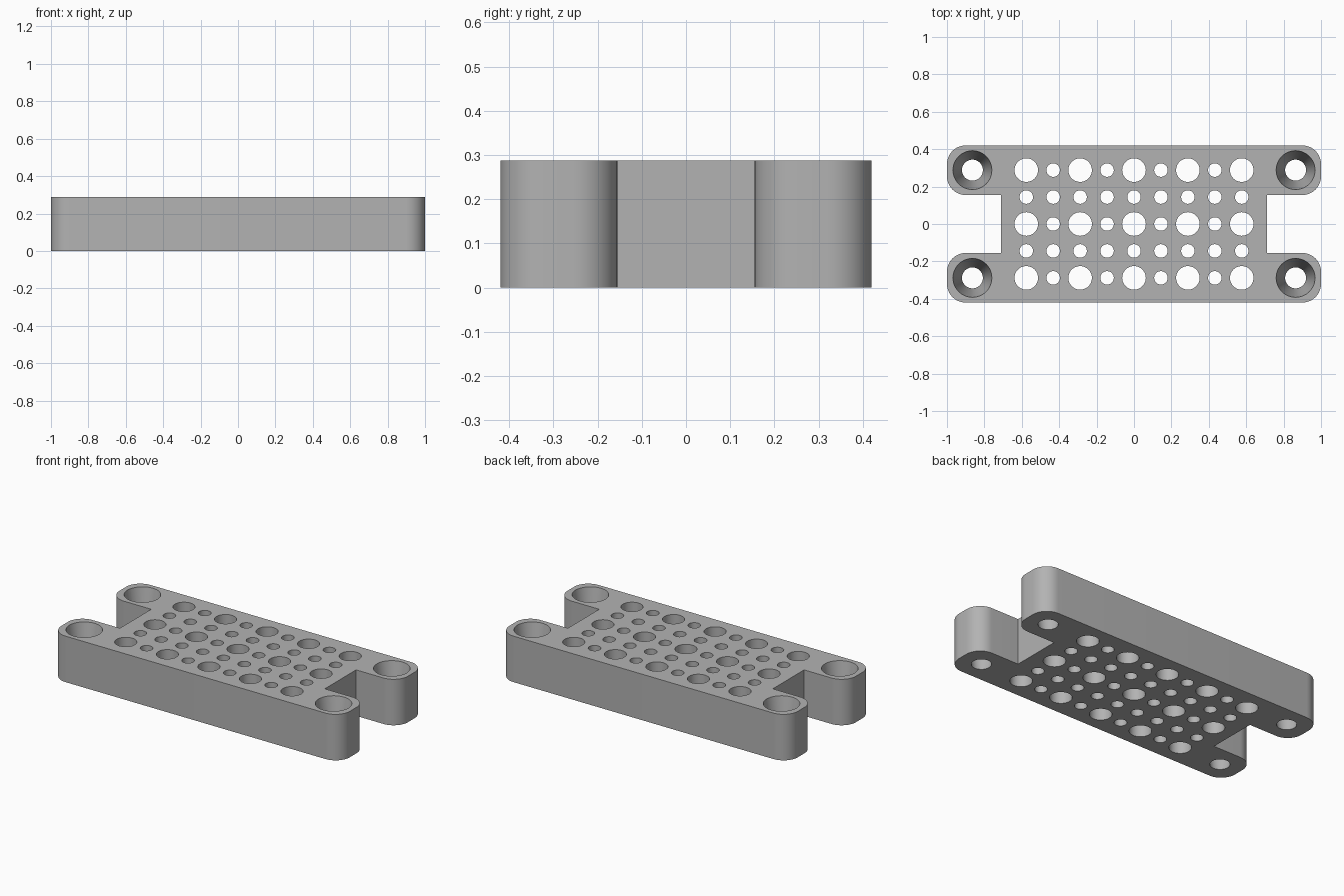
import bpy, bmesh, math
from mathutils import Matrix

cube = bpy.data.objects.get("Cube")
if cube:
    bpy.data.objects.remove(cube, do_unlink=True)

H = 0.288            # plate thickness
P = 0.144            # hole pitch
X, Y = 1.0, 0.42     # half length and half width
NX, NY = 0.71, 0.155 # notch floor and notch half width
R = 0.1              # ear corner radius

grey = bpy.data.materials.new("light grey")
grey.use_nodes = True
grey.diffuse_color = (0.45, 0.45, 0.45, 1)
grey.node_tree.nodes["Principled BSDF"].inputs["Base Color"].default_value = grey.diffuse_color


def make_object(name, bm):
    mesh = bpy.data.meshes.new(name)
    bmesh.ops.recalc_face_normals(bm, faces=bm.faces)
    bm.to_mesh(mesh)
    bm.free()
    mesh.materials.append(grey)
    obj = bpy.data.objects.new(name, mesh)
    bpy.context.collection.objects.link(obj)
    return obj


def arc(cx, cy, start, steps=12):
    angles = [math.radians(start + 90 * i / steps) for i in range(steps + 1)]
    return [(cx + R * math.cos(a), cy + R * math.sin(a)) for a in angles]


# Plate: H-shaped outline with rounded ears, extruded upward
quarter = [(NX, NY)] + arc(X - R, NY + R, -90) + arc(X - R, Y - R, 0)
right_half = [(x, -y) for x, y in reversed(quarter)] + quarter
outline = right_half + [(-x, -y) for x, y in right_half]
bm = bmesh.new()
base = bm.faces.new([bm.verts.new((x, y, 0)) for x, y in outline])
top = bmesh.ops.extrude_face_region(bm, geom=[base])
bmesh.ops.translate(bm, vec=(0, 0, H),
                    verts=[v for v in top["geom"] if isinstance(v, bmesh.types.BMVert)])
plate = make_object("mounting_plate", bm)

# Hole cutter: grid of large and small holes plus tapered corner holes
bm = bmesh.new()
EXTRA = 0.04


def hole(x, y, r_bottom, r_top):
    slope = (r_top - r_bottom) / H * EXTRA
    bmesh.ops.create_cone(bm, cap_ends=True, segments=48,
                          radius1=r_bottom - slope, radius2=r_top + slope,
                          depth=H + 2 * EXTRA,
                          matrix=Matrix.Translation((x, y, H / 2)))


for i in range(-4, 5):
    for j in range(-2, 3):
        r = 0.063 if i % 2 == 0 and j % 2 == 0 else 0.036
        hole(i * P, j * P, r, r)
for sx in (-1, 1):
    for sy in (-1, 1):
        hole(sx * 6 * P, sy * 2 * P, 0.056, 0.104)
cutter = make_object("hole_cutter", bm)
cutter.hide_render = True

# Cut the holes and shade the round walls smooth
cut = plate.modifiers.new("holes", "BOOLEAN")
cut.object = cutter
cut.operation = "DIFFERENCE"
cut.solver = "EXACT"
bpy.ops.object.select_all(action="DESELECT")
plate.select_set(True)
bpy.context.view_layer.objects.active = plate
bpy.ops.object.modifier_apply(modifier=cut.name)
bpy.data.objects.remove(cutter, do_unlink=True)
bpy.ops.object.shade_smooth_by_angle(angle=math.radians(30))
